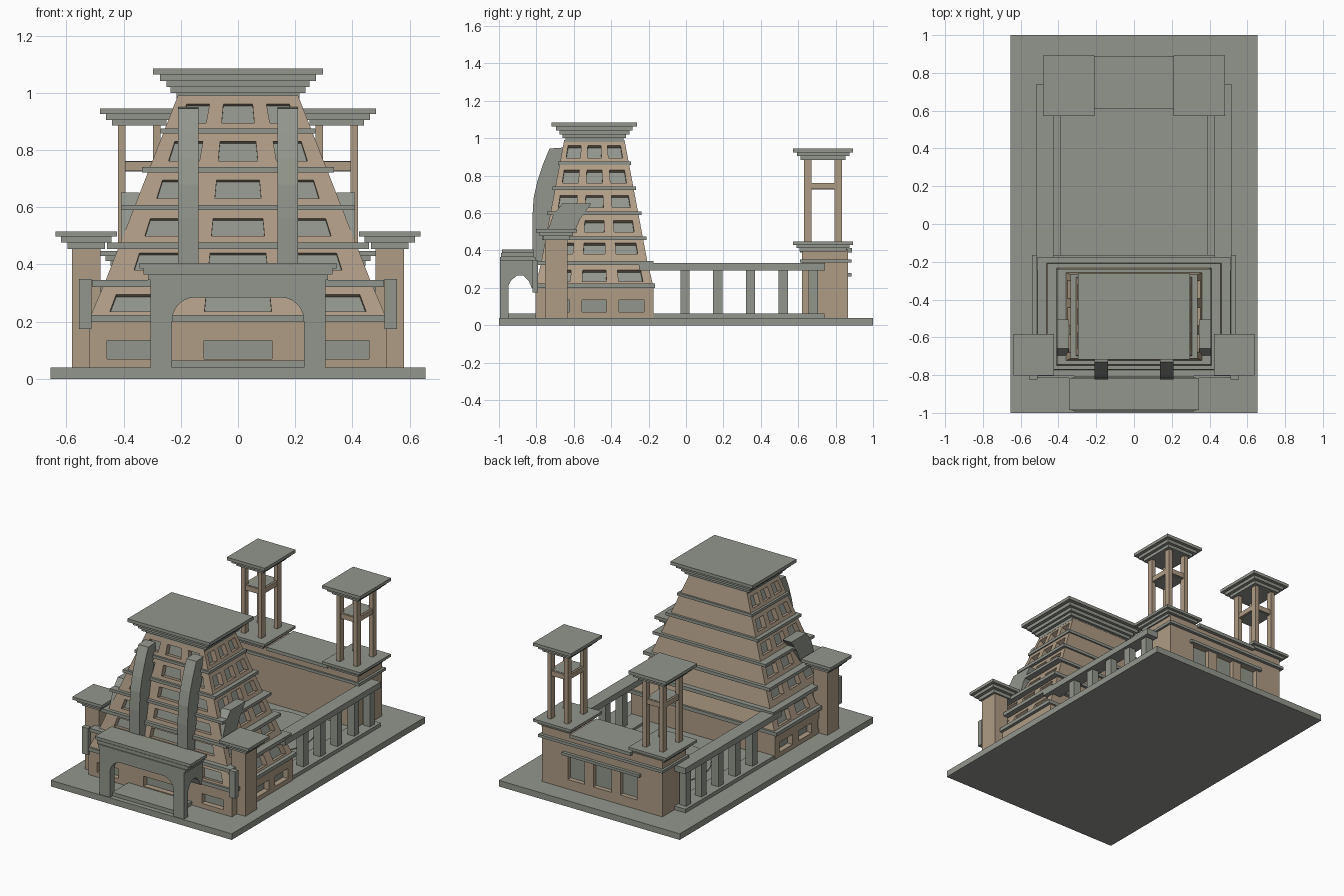
import bpy, bmesh, math
from mathutils import Vector

if "Cube" in bpy.data.objects:
    bpy.data.objects.remove(bpy.data.objects["Cube"])


def material(name, rgb):
    m = bpy.data.materials.new(name)
    m.diffuse_color = (*rgb, 1)
    m.use_nodes = True
    m.node_tree.nodes["Principled BSDF"].inputs["Base Color"].default_value = m.diffuse_color
    return m


GREY = material("grey stone", (0.29, 0.305, 0.265))
TAN = material("tan sandstone", (0.43, 0.335, 0.24))


def finish(name, bm, *mats):
    bmesh.ops.recalc_face_normals(bm, faces=bm.faces)
    me = bpy.data.meshes.new(name)
    bm.to_mesh(me)
    bm.free()
    for m in mats:
        me.materials.append(m)
    ob = bpy.data.objects.new(name, me)
    bpy.context.collection.objects.link(ob)
    return ob


def add_box(bm, x0, x1, y0, y1, z0, z1):
    v = [bm.verts.new((x, y, z)) for z in (z0, z1)
         for x, y in ((x0, y0), (x1, y0), (x1, y1), (x0, y1))]
    for f in ((0, 1, 2, 3), (4, 5, 6, 7), (0, 1, 5, 4), (1, 2, 6, 5), (2, 3, 7, 6), (3, 0, 4, 7)):
        bm.faces.new([v[i] for i in f])


def boxes(name, mat, *dims):
    bm = bmesh.new()
    for d in dims:
        add_box(bm, *d)
    return finish(name, bm, mat)


def slabs(name, cx, cy, steps):
    """Stepped cornice: each step is (half x, half y, z0, z1)."""
    boxes(name, GREY, *[(cx - a, cx + a, cy - b, cy + b, z0, z1) for a, b, z0, z1 in steps])


def prism(name, mat, pts, offset):
    """Extrude a closed profile of 3D points along an offset."""
    bm = bmesh.new()
    f = bm.faces.new([bm.verts.new(p) for p in pts])
    r = bmesh.ops.extrude_face_region(bm, geom=[f])
    bmesh.ops.translate(bm, vec=offset, verts=[g for g in r["geom"] if isinstance(g, bmesh.types.BMVert)])
    return finish(name, bm, mat)


def panel(bm, corners, cuts, v0, v1, depth=0.035):
    """Wall quad with recessed grey windows between pairs of horizontal cuts."""
    a, b, c, d = [Vector(p) for p in corners]
    us, vs = [0, *cuts, 1], [0, v0, v1, 1]
    inward = -(b - a).cross(d - a).normalized() * depth
    pt = lambda u, v: a.lerp(b, u).lerp(d.lerp(c, u), v)
    for i in range(len(us) - 1):
        for j in range(3):
            q = [pt(us[i], vs[j]), pt(us[i + 1], vs[j]), pt(us[i + 1], vs[j + 1]), pt(us[i], vs[j + 1])]
            if i % 2 and j == 1:
                r = [p + inward for p in q]
                bm.faces.new([bm.verts.new(p) for p in r]).material_index = 1
                for k in range(4):
                    n = (k + 1) % 4
                    bm.faces.new([bm.verts.new(p) for p in (q[k], q[n], r[n], r[k])])
            else:
                bm.faces.new([bm.verts.new(p) for p in q])


def finish_panels(name, bm):
    bmesh.ops.remove_doubles(bm, verts=bm.verts, dist=0.0005)
    return finish(name, bm, TAN, GREY)


# Ground slab, courtyard floor and round pavement
boxes("ground_slab", GREY, (-0.655, 0.655, -1, 1, 0, 0.04))
boxes("courtyard_floor", GREY, (-0.39, 0.39, -0.2, 0.64, 0.04, 0.048))
bm = bmesh.new()
bmesh.ops.create_cone(bm, cap_ends=True, segments=48, radius1=0.305, radius2=0.305, depth=0.008)
bmesh.ops.translate(bm, vec=(0, 0.27, 0.05), verts=bm.verts)
finish("round_pavement", bm, GREY)

# Tapered gate tower with window rows on three sides
CY = -0.49
half = lambda z: (0.52, 0.315) if z < 0.215 else (0.515 - 0.391 * (z - 0.21), 0.308 - 0.188 * (z - 0.21))
levels = [0.04, 0.21, 0.335, 0.465, 0.6, 0.73, 0.867, 0.99]
windows = [(0.07, 0.135), (0.235, 0.295), (0.38, 0.44), (0.5, 0.56), (0.63, 0.695), (0.762, 0.83), (0.895, 0.96)]
side_cuts = [0.08, 0.29, 0.395, 0.605, 0.71, 0.92]
bm = bmesh.new()
for i, (w0, w1) in enumerate(windows):
    z0, z1 = levels[i], levels[i + 1]
    (a, b), (c, d) = half(z0), half(z1)
    if i == 0:
        c, d = a, b
    lo = [(-a, CY - b, z0), (a, CY - b, z0), (a, CY + b, z0), (-a, CY + b, z0)]
    hi = [(-c, CY - d, z1), (c, CY - d, z1), (c, CY + d, z1), (-c, CY + d, z1)]
    inner, outer = (0.58, 0.88) if i < 2 else (0.45, 0.81)
    front_cuts = [0.5 + s / 2 for s in (-outer, -inner, -0.23, 0.23, inner, outer)]
    for k, cuts in enumerate((front_cuts, side_cuts, [], side_cuts)):
        n = (k + 1) % 4
        panel(bm, (lo[k], lo[n], hi[n], hi[k]), cuts, (w0 - z0) / (z1 - z0), (w1 - z0) / (z1 - z0))
finish_panels("gate_tower", bm)

# Ledges between the storeys and the stepped tower crown
slabs("tower_ledges", 0, CY, [
    (0.54, 0.325, 0.2, 0.223), (0.51, 0.315, 0.322, 0.345), (0.457, 0.28, 0.455, 0.476),
    (0.408, 0.253, 0.59, 0.608), (0.335, 0.223, 0.722, 0.741), (0.27, 0.195, 0.858, 0.876)])
slabs("tower_crown", 0, CY, [
    (0.215, 0.155, 0.98, 1.0), (0.235, 0.17, 1.0, 1.02), (0.25, 0.187, 1.02, 1.042),
    (0.272, 0.205, 1.042, 1.064), (0.297, 0.228, 1.064, 1.085)])

rib = [(-0.82, 0.34), (-0.822, 0.56), (-0.815, 0.68), (-0.795, 0.77), (-0.765, 0.86), (-0.73, 0.945),
       (-0.655, 0.95), (-0.655, 0.86), (-0.70, 0.72), (-0.73, 0.55), (-0.75, 0.34)]
fin = [(-0.505, 0.652), (-0.66, 0.652), (-0.71, 0.59), (-0.745, 0.49), (-0.6, 0.49), (-0.565, 0.57)]
for s, side in ((-1, "left"), (1, "right")):
    # Curved front ribs and side fins
    prism(side + "_front_rib", GREY, [(s * 0.138, y, z) for y, z in rib], (s * 0.072, 0, 0))
    prism(side + "_side_fin", GREY, [(s * 0.345, y, z) for y, z in fin], (s * 0.063, 0, 0))

    # Front corner pillars with stepped caps and small wall plates
    px, py = s * 0.53, -0.693
    boxes(side + "_front_pillar", TAN, (px - 0.05, px + 0.05, py - 0.06, py + 0.06, 0.04, 0.46))
    slabs(side + "_pillar_cap", px, py, [(0.066, 0.07, 0.455, 0.477), (0.088, 0.09, 0.477, 0.497),
                                         (0.107, 0.11, 0.497, 0.516)])
    boxes(side + "_wall_plate", GREY, (s * 0.533 - 0.022, s * 0.533 + 0.022, -0.822, -0.79, 0.175, 0.35))

    # Courtyard railing: curb, posts, handrail
    rx = s * 0.47
    posts = [(rx - 0.025, rx + 0.025, y, y + 0.05, 0.06, 0.295) for y in (-0.03, 0.145, 0.32, 0.495, 0.655)]
    boxes(side + "_railing", GREY, (s * 0.4525 - 0.0625, s * 0.4525 + 0.0625, -0.2, 0.74, 0.04, 0.064),
          (rx - 0.045, rx + 0.045, -0.25, 0.742, 0.293, 0.332), *posts)

    # Rear watch towers: base cap, four posts, shelf, roof
    tx, ty = s * 0.345, 0.733
    slabs(side + "_watchtower_base", tx, ty, [(0.1, 0.125, 0.395, 0.413), (0.118, 0.142, 0.413, 0.43),
                                              (0.137, 0.16, 0.43, 0.447)])
    parts = [(tx + i * 0.061 - 0.0135, tx + i * 0.061 + 0.0135, ty + j * 0.082 - 0.02, ty + j * 0.082 + 0.02,
              0.44, 0.89) for i in (-1, 1) for j in (-1, 1)]
    parts += [(tx - 0.06, tx + 0.06, ty + j * 0.085 - 0.01, ty + j * 0.085 + 0.01, 0.728, 0.76) for j in (-1, 1)]
    parts += [(tx + i * 0.062 - 0.01, tx + i * 0.062 + 0.01, ty - 0.08, ty + 0.08, 0.728, 0.76) for i in (-1, 1)]
    boxes(side + "_watchtower_frame", TAN, *parts)
    boxes(side + "_watchtower_shelf", GREY, (tx - 0.06, tx + 0.06, ty - 0.085, ty + 0.085, 0.725, 0.762))
    slabs(side + "_watchtower_roof", tx, ty, [(0.095, 0.12, 0.885, 0.905), (0.116, 0.14, 0.905, 0.925),
                                              (0.137, 0.16, 0.925, 0.945)])

# Rear wall with three niches facing outward
bm = bmesh.new()
X, Y0, Y1, Z0, Z1 = 0.435, 0.62, 0.865, 0.04, 0.405
ring = [(-X, Y0), (X, Y0), (X, Y1), (-X, Y1)]
niches = [0.5 + x / (2 * X) for x in (-0.25, -0.13, -0.065, 0.065, 0.13, 0.25)]
for k in range(4):
    p, q = ring[k], ring[(k + 1) % 4]
    panel(bm, ((*p, Z0), (*q, Z0), (*q, Z1), (*p, Z1)), niches if k == 2 else [], 0.17, 0.61, 0.03)
bm.faces.new([bm.verts.new((x, y, Z1)) for x, y in ring])
finish_panels("rear_wall", bm)
boxes("rear_wall_trim", GREY, (-0.45, 0.45, 0.61, 0.885, 0.335, 0.353), (-0.28, 0.28, 0.86, 0.885, 0.262, 0.28),
      (-0.22, 0.22, 0.61, 0.888, 0.39, 0.412))

# Entrance porch: arched front, side arches, stepped roof, doorstep
arch = [(0.23, 0.04), (0.23, 0.2)]
arch += [(0.15 + 0.08 * math.cos(t), 0.205 + 0.08 * math.sin(t)) for t in [math.radians(a) for a in range(15, 91, 15)]]
outline = [(0.305, 0.04)] + arch
outline += [(-x, z) for x, z in reversed(outline)] + [(-0.305, 0.335), (0.305, 0.335)]
prism("porch_arch", GREY, [(x, -0.995, z) for x, z in outline], (0, 0.045, 0))
bracket = [(-0.955, 0.335), (-0.955, 0.2), (-0.935, 0.24), (-0.905, 0.265), (-0.87, 0.265), (-0.84, 0.235),
           (-0.825, 0.2), (-0.8, 0.2), (-0.8, 0.335)]
for s, side in ((-1, "left"), (1, "right")):
    prism(side + "_porch_side", GREY, [(s * 0.305, y, z) for y, z in bracket], (-s * 0.075, 0, 0))
slabs("porch_roof", 0, -0.9, [(0.305, 0.095, 0.325, 0.345), (0.315, 0.095, 0.345, 0.365),
                              (0.33, 0.088, 0.365, 0.386), (0.345, 0.085, 0.386, 0.405)])
boxes("doorstep", GREY, (-0.23, 0.23, -0.97, -0.8, 0.04, 0.064))
